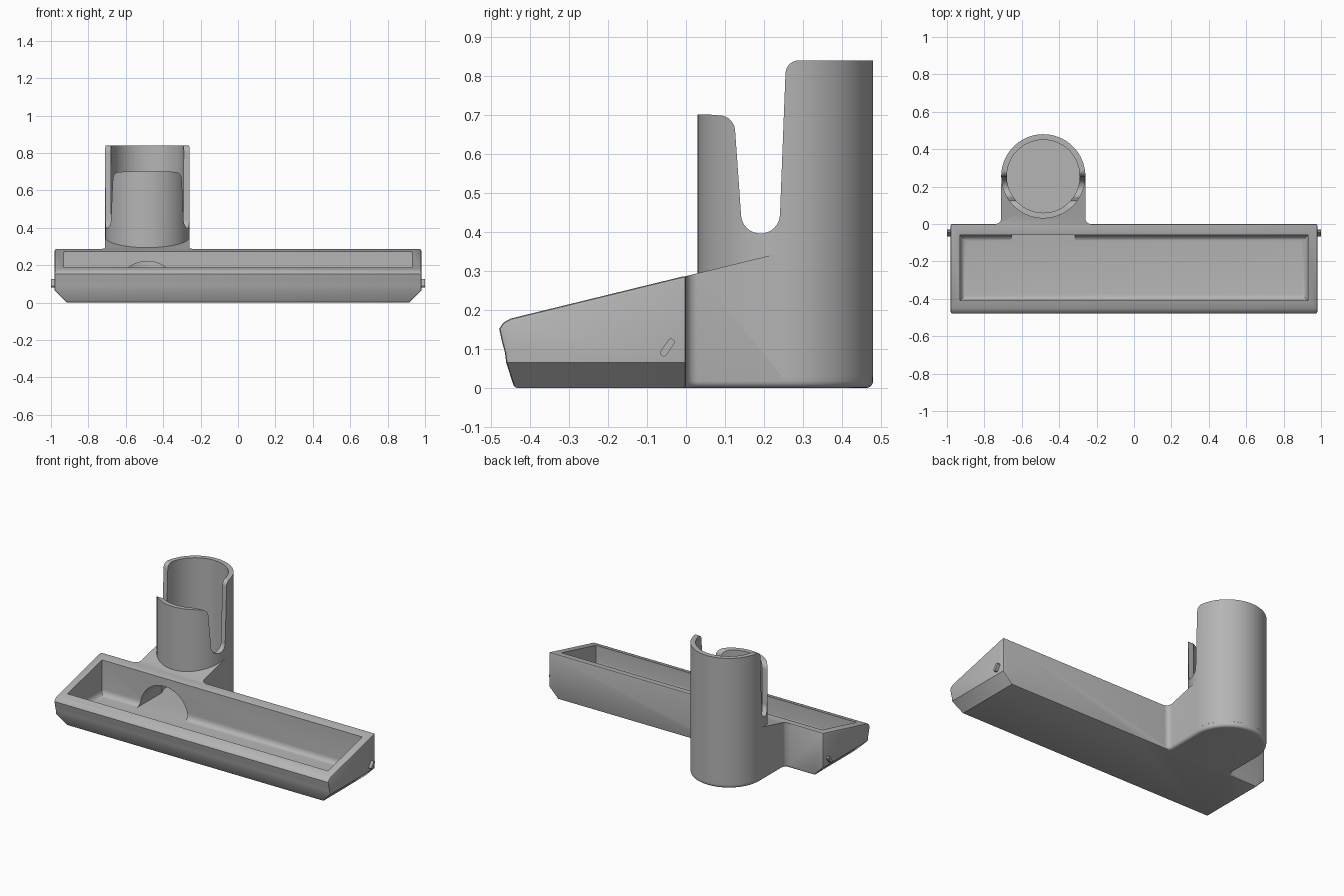
import bpy, bmesh
from math import sin, cos, pi, radians

cube = bpy.data.objects.get("Cube")
if cube:
    bpy.data.objects.remove(cube)

grey = bpy.data.materials.new("plain grey")
grey.use_nodes = True
grey.diffuse_color = (0.46, 0.46, 0.46, 1)
grey.node_tree.nodes["Principled BSDF"].inputs["Base Color"].default_value = (0.46, 0.46, 0.46, 1)

CX, CY, R, BORE, FLOOR = -0.485, 0.255, 0.225, 0.195, 0.05


def arc(cx, cy, r, start, end, n):
    """Points along an arc, angles in degrees."""
    angles = [radians(start + (end - start) * i / n) for i in range(n + 1)]
    return [(cx + r * cos(a), cy + r * sin(a)) for a in angles]


def prism(name, outline, axis, low, high, bevel_low=0, segments=4):
    """Extrude a 2D outline along an axis; optionally round the edges of the low end."""
    place = {"x": lambda a, b, h: (h, a, b),
             "y": lambda a, b, h: (a, h, b),
             "z": lambda a, b, h: (a, b, h)}[axis]
    bm = bmesh.new()
    bottom = [bm.verts.new(place(a, b, low)) for a, b in outline]
    top = [bm.verts.new(place(a, b, high)) for a, b in outline]
    base = bm.faces.new(bottom)
    bm.faces.new(top)
    for i in range(len(outline)):
        j = (i + 1) % len(outline)
        bm.faces.new((bottom[i], bottom[j], top[j], top[i]))
    bmesh.ops.recalc_face_normals(bm, faces=bm.faces)
    if bevel_low:
        bmesh.ops.bevel(bm, geom=list(base.edges), offset=bevel_low, segments=segments,
                        profile=0.5, affect="EDGES")
    mesh = bpy.data.meshes.new(name)
    bm.to_mesh(mesh)
    bm.free()
    mesh.materials.append(grey)
    obj = bpy.data.objects.new(name, mesh)
    bpy.context.collection.objects.link(obj)
    return obj


def apply(obj, mod):
    bpy.ops.object.select_all(action="DESELECT")
    bpy.context.view_layer.objects.active = obj
    obj.select_set(True)
    bpy.ops.object.modifier_apply(modifier=mod.name)


def combine(obj, other, operation):
    mod = obj.modifiers.new(operation, "BOOLEAN")
    mod.operation = operation
    mod.solver = "EXACT"
    mod.object = other
    apply(obj, mod)
    bpy.data.objects.remove(other)


# Long tray: side profile, trimmed by the chamfered front outline
side = [(-0.44, 0), (0, 0), (0, 0.288), (-0.45, 0.178), (-0.468, 0.168), (-0.479, 0.152),
        (-0.472, 0.12), (-0.464, 0.09), (-0.461, 0.065)]
tray = prism("tray_with_holder", side, "x", -1.2, 1.2)
ends = [(-0.915, 0), (0.915, 0), (0.98, 0.065), (0.98, 0.4), (-0.98, 0.4), (-0.98, 0.065)]
ends = [(x, z if z else -0.0) for x, z in ends]
combine(tray, prism("end_trim", ends, "y", -1, 1), "INTERSECT")
bevel = tray.modifiers.new("soft_edges", "BEVEL")
bevel.width, bevel.segments, bevel.angle_limit = 0.008, 2, radians(50)
apply(tray, bevel)

# Holder base: flared neck running into a round back, with a sloping top
footprint = ([(CX + R + 0.03, -0.05)] + arc(CX + R + 0.03, 0.03, 0.03, 270, 180, 6)
             + arc(CX, CY, R - 0.0003, 0, 180, 48)
             + arc(CX - R - 0.03, 0.03, 0.03, 0, -90, 6) + [(CX - R - 0.03, -0.05)])
base = prism("holder_base", footprint, "z", 0, 0.4, 0.018)
for v in base.data.vertices:
    if v.co.z > 0.3:
        v.co.z = 0.287 + 0.245 * v.co.y
combine(tray, base, "UNION")

# Upright tube
combine(tray, prism("tube", arc(CX, CY, R, 0, 356.25, 95), "z", 0.03, 0.84), "UNION")

# Tray pocket, rounded at its floor
pocket = [(-0.93, -0.41), (0.93, -0.41), (0.93, -0.06), (-0.93, -0.06)]
combine(tray, prism("pocket", pocket, "z", FLOOR, 0.5, 0.035, 5), "DIFFERENCE")

# Bore of the tube and arched passage to the pocket
combine(tray, prism("bore", arc(CX, CY, BORE, 0, 356.25, 95), "z", FLOOR, 1), "DIFFERENCE")
arch = arc(CX, FLOOR + 0.001, 0.17, 0, 180, 32)
combine(tray, prism("passage", arch, "y", -0.12, CY), "DIFFERENCE")

# Side slots and lowered front wall of the tube
slot = ([(-0.1, 0.702), (0.06, 0.701)] + arc(0.085, 0.658, 0.041, 80, 5, 6)
        + arc(0.191, 0.446, 0.05, 180, 360, 16)
        + arc(0.289, 0.806, 0.034, 178, 90, 6) + [(0.289, 0.95), (-0.1, 0.95)])
combine(tray, prism("slot", slot, "x", CX - 0.4, CX + 0.4), "DIFFERENCE")

# Slanted pivot pegs on both ends
tilt = 60
peg = (arc(-0.038, 0.118, 0.009, tilt - 90, tilt + 90, 6)
       + arc(-0.057, 0.09, 0.009, tilt + 90, tilt + 270, 6))
pegs = [prism("left_peg", peg, "x", 0.96, 1.0), prism("right_peg", peg, "x", -1.0, -0.96)]

bpy.ops.object.select_all(action="DESELECT")
for obj in [tray] + pegs:
    obj.select_set(True)
bpy.context.view_layer.objects.active = tray
bpy.ops.object.shade_smooth_by_angle(angle=radians(30))
